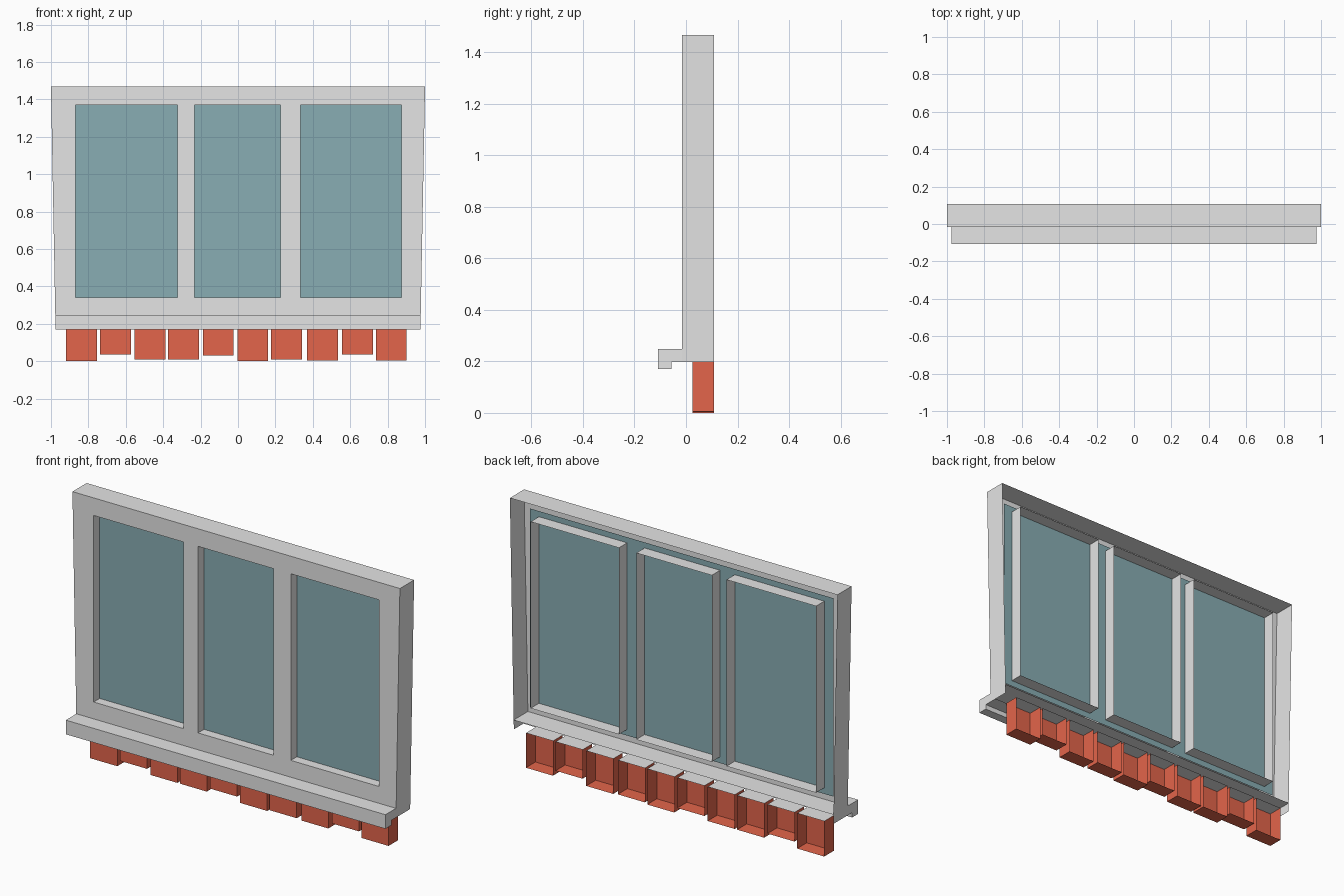
import bpy, bmesh

if "Cube" in bpy.data.objects:
    bpy.data.objects.remove(bpy.data.objects["Cube"])

def mat(name, col):
    m = bpy.data.materials.new(name)
    m.diffuse_color = (*col, 1)
    m.use_nodes = True
    m.node_tree.nodes["Principled BSDF"].inputs["Base Color"].default_value = m.diffuse_color
    return m

GREY = mat("grey frame", (0.78, 0.78, 0.78))
TEAL = mat("teal glass", (0.25, 0.42, 0.455))
BRICK = mat("brick red", (0.77, 0.13, 0.07))

YF, YB, YG = -0.016, 0.108, 0.036      # frame front, frame back, glass plane
Z0, ZS, Z1 = 0.197, 0.248, 1.468       # frame bottom, sill top, frame top
WINDOWS = [(-0.87, -0.323), (-0.233, 0.228), (0.334, 0.873)]
WZ0, WZ1 = 0.341, 1.371

def make(name, quads, *mats):
    """Mesh from (corner list, material index) pairs."""
    bm = bmesh.new()
    for pts, mi in quads:
        f = bm.faces.new([bm.verts.new(p) for p in pts])
        f.material_index = mi
    bmesh.ops.remove_doubles(bm, verts=bm.verts, dist=1e-4)
    me = bpy.data.meshes.new(name)
    bm.to_mesh(me)
    bm.free()
    for m in mats:
        me.materials.append(m)
    ob = bpy.data.objects.new(name, me)
    bpy.context.collection.objects.link(ob)
    return ob

def half(z):                           # frame tapers towards the bottom
    return 0.976 + 0.024 * (z - Z0) / (Z1 - Z0)

# Front plate with three openings, side walls, top and inner ledge
xs = [-1] + [x for w in WINDOWS for x in w] + [1]
zs = [ZS, WZ0, WZ1, Z1]
def fp(x, z):
    return (x * half(z) if abs(x) == 1 else x, YF, z)
quads = []
for i in range(len(xs) - 1):
    for j in range(3):
        if j == 1 and i % 2 == 1:
            continue
        a, b, c, d = xs[i], xs[i + 1], zs[j], zs[j + 1]
        quads.append(([fp(a, c), fp(b, c), fp(b, d), fp(a, d)], 0))
for s in (-1, 1):
    p = [(s * half(Z0), YF, Z0), (s * half(Z0), YB, Z0),
         (s, YB, Z1), (s, YF, Z1)]
    quads.append((p if s > 0 else p[::-1], 0))
quads.append(([(-1, YF, Z1), (1, YF, Z1), (1, YB, Z1), (-1, YB, Z1)], 0))
h = half(ZS)
quads.append(([(-h, YF, ZS), (h, YF, ZS), (h, YB, ZS), (-h, YB, ZS)], 0))
make("window_frame", quads, GREY)

# Window reveals running from the front plate to the back
for n, (a, b) in enumerate(WINDOWS):
    ring = [(a, WZ0), (b, WZ0), (b, WZ1), (a, WZ1)]
    quads = []
    for k in range(4):
        (x0, z0), (x1, z1) = ring[k], ring[(k + 1) % 4]
        quads.append(([(x0, YF, z0), (x1, YF, z1), (x1, YB, z1), (x0, YB, z0)], 0))
    make(f"window_reveal_{n + 1}", quads, GREY)

# One glass sheet behind all openings
g = 0.927
make("glass", [([(-g, YG, 0.307), (g, YG, 0.307), (g, YG, 1.402), (-g, YG, 1.402)], 0)], TEAL)

# Sill: L-shaped profile extruded along x, reaching back to the bricks
F = 0.025
prof = [(F, Z0), (F, ZS - 0.003), (YF, ZS - 0.003), (YF, ZS), (-0.108, ZS),
        (-0.108, 0.17), (-0.056, 0.17), (-0.056, Z0)]
L = 0.976
quads = [([(-L, y, z) for y, z in prof], 0), ([(L, y, z) for y, z in prof[::-1]], 0)]
for k in range(1, len(prof) + 1):      # the hidden back stays open
    if k in (1, 2, 3):
        continue
    (y0, z0), (y1, z1) = prof[k - 1], prof[k % len(prof)]
    quads.append(([(-L, y0, z0), (L, y0, z0), (L, y1, z1), (-L, y1, z1)], 0))
sill = make("sill", quads, GREY)
bm = bmesh.new()
bm.from_mesh(sill.data)
bmesh.ops.recalc_face_normals(bm, faces=bm.faces)
bm.to_mesh(sill.data)
bm.free()

# Bricks: hollow, open at the back, grey on top
starts = [-0.92, -0.738, -0.553, -0.373, -0.188, -0.004, 0.176, 0.369, 0.556, 0.737]
bottoms = [0.002, 0.036, 0.008, 0.008, 0.03, 0, 0.008, 0.003, 0.037, 0.005]
for n, (a, z) in enumerate(zip(starts, bottoms)):
    b, f = a + 0.165, F
    quads = [
        ([(a, f, z), (b, f, z), (b, f, Z0), (a, f, Z0)], 0),
        ([(b, f, z), (b, YB, z), (b, YB, Z0), (b, f, Z0)], 0),
        ([(a, YB, z), (a, f, z), (a, f, Z0), (a, YB, Z0)], 0),
        ([(a, YB, z), (b, YB, z), (b, f, z), (a, f, z)], 0),
        ([(a, f, Z0), (b, f, Z0), (b, YB, Z0), (a, YB, Z0)], 1),
    ]
    make(f"brick_{n + 1}", quads, BRICK, GREY)
